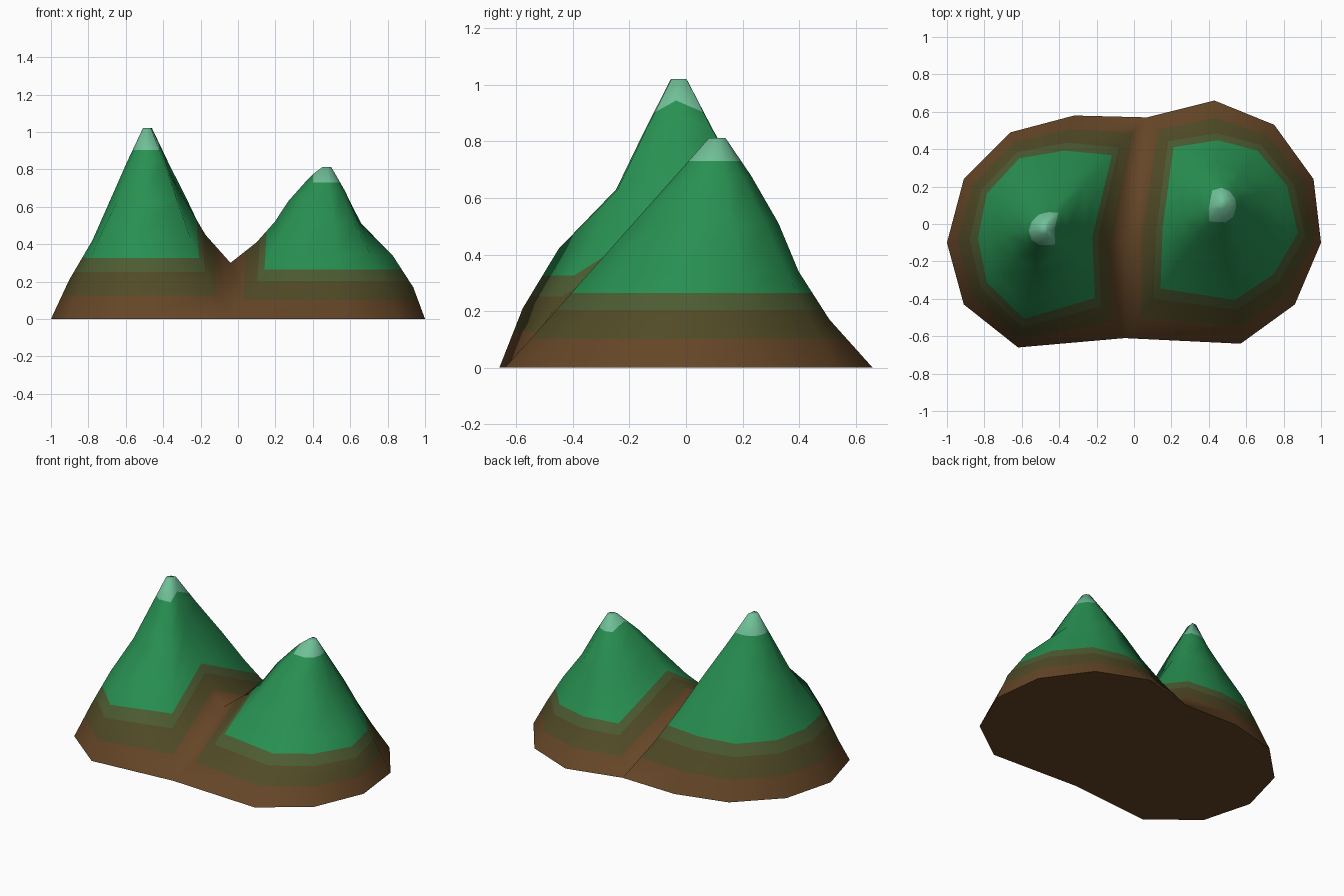
import bpy, bmesh

if "Cube" in bpy.data.objects:
    bpy.data.objects.remove(bpy.data.objects["Cube"])

def material(name, rgb):
    m = bpy.data.materials.new(name)
    m.diffuse_color = (*rgb, 1)
    m.use_nodes = True
    m.node_tree.nodes["Principled BSDF"].inputs["Base Color"].default_value = m.diffuse_color
    return m

# Colour bands, from the foot to the peak
MATS = [material("earth_brown", (.130, .061, .020)),
        material("olive_brown", (.082, .070, .020)),
        material("olive_green", (.074, .107, .032)),
        material("forest_green", (.021, .280, .083)),
        material("pale_peak", (.160, .520, .310))]
BANDS = (.6, 1.2, 1.55, 4.3)          # ring parameter where the colour changes
FLAT = (0, 0, 0, 0)

# Valley points shared by both mountains
FRONT, SADDLE, BACK = (-.05, -.61, 0), (-.04, -.1, .30), (.07, .57, 0)

# Foot points, each with small radius offsets at rings 1 to 4
LEFT = [(BACK, (-.03, -.03, -.01, 0)),
        ((-.32, .58, 0), FLAT),
        ((-.66, .49, 0), (.03, .05, .02, 0)),
        ((-.91, .24, 0), (.02, .02, 0, 0)),
        ((-1, -.1, 0), (.01, -.03, -.01, .01)),
        ((-.91, -.43, 0), (.02, .02, -.02, 0)),
        ((-.62, -.66, 0), (.07, .07, -.05, -.01)),
        (FRONT, (-.05, -.06, -.03, 0)),
        (SADDLE, (-.10, -.10, -.10, -.02))]
RIGHT = [(FRONT, (-.05, -.06, -.03, 0)),
         ((.57, -.64, 0), FLAT),
         ((.86, -.43, 0), (.02, .01, -.02, 0)),
         ((1, -.1, 0), (.08, .07, -.07, -.01)),
         ((.96, .24, 0), (.02, .02, -.02, 0)),
         ((.75, .53, 0), (-.02, -.02, 0, 0)),
         ((.43, .66, 0), (-.08, -.08, -.01, .01)),
         (BACK, (-.04, -.04, -.01, 0)),
         (SADDLE, (-.07, -.06, 0, .01))]

bm = bmesh.new()
foot = {}

def foot_vert(p):
    if p not in foot:
        foot[p] = bm.verts.new(p)
    return foot[p]

def point(peak, base, bumps, t, t_top):
    """Point on the line from the foot to the peak at ring parameter t."""
    radii = [1] + [1 - i / 5 + b for i, b in zip(range(1, 5), bumps)]
    knots = [0, 1, 2, 3, 4, t_top]
    radii.append(.045)
    i = min(int(t), 4)
    f = (t - knots[i]) / (knots[i + 1] - knots[i])
    r = radii[i] + (radii[i + 1] - radii[i]) * f
    lift = 0 if t == t_top else base[2] * (1 - t / 5)
    return (peak[0] + (base[0] - peak[0]) * r,
            peak[1] + (base[1] - peak[1]) * r,
            peak[2] * t / 5 + lift)

def mountain(peak, outline, t_top):
    levels = sorted([1, 2, 3, 4, t_top, *BANDS])
    n = len(outline)
    ring, t0 = [foot_vert(p) for p, _ in outline], 0
    for t in levels:
        new = [bm.verts.new(point(peak, p, b, t, t_top)) for p, b in outline]
        for i in range(n):
            j = (i + 1) % n
            face = bm.faces.new((ring[i], ring[j], new[j], new[i]))
            face.material_index = sum((t0 + t) / 2 > b for b in BANDS)
        ring, t0 = new, t
    bm.faces.new(ring).material_index = 4     # flat tip

mountain((-.485, -.025, 1.05), LEFT, 4.86)
mountain((.475, .115, .85), RIGHT, 4.78)

# Flat underside
rim = [p for p, _ in LEFT[:-1]] + [p for p, _ in RIGHT[1:-2]]
bm.faces.new([foot[p] for p in rim])

bmesh.ops.recalc_face_normals(bm, faces=bm.faces)
mesh = bpy.data.meshes.new("twin_mountains")
bm.to_mesh(mesh)
bm.free()
for m in MATS:
    mesh.materials.append(m)
obj = bpy.data.objects.new("twin_mountains", mesh)
bpy.context.collection.objects.link(obj)

# Smooth slopes, sharp foot edge
bpy.context.view_layer.objects.active = obj
obj.select_set(True)
bpy.ops.object.shade_smooth_by_angle(angle=1.66)
